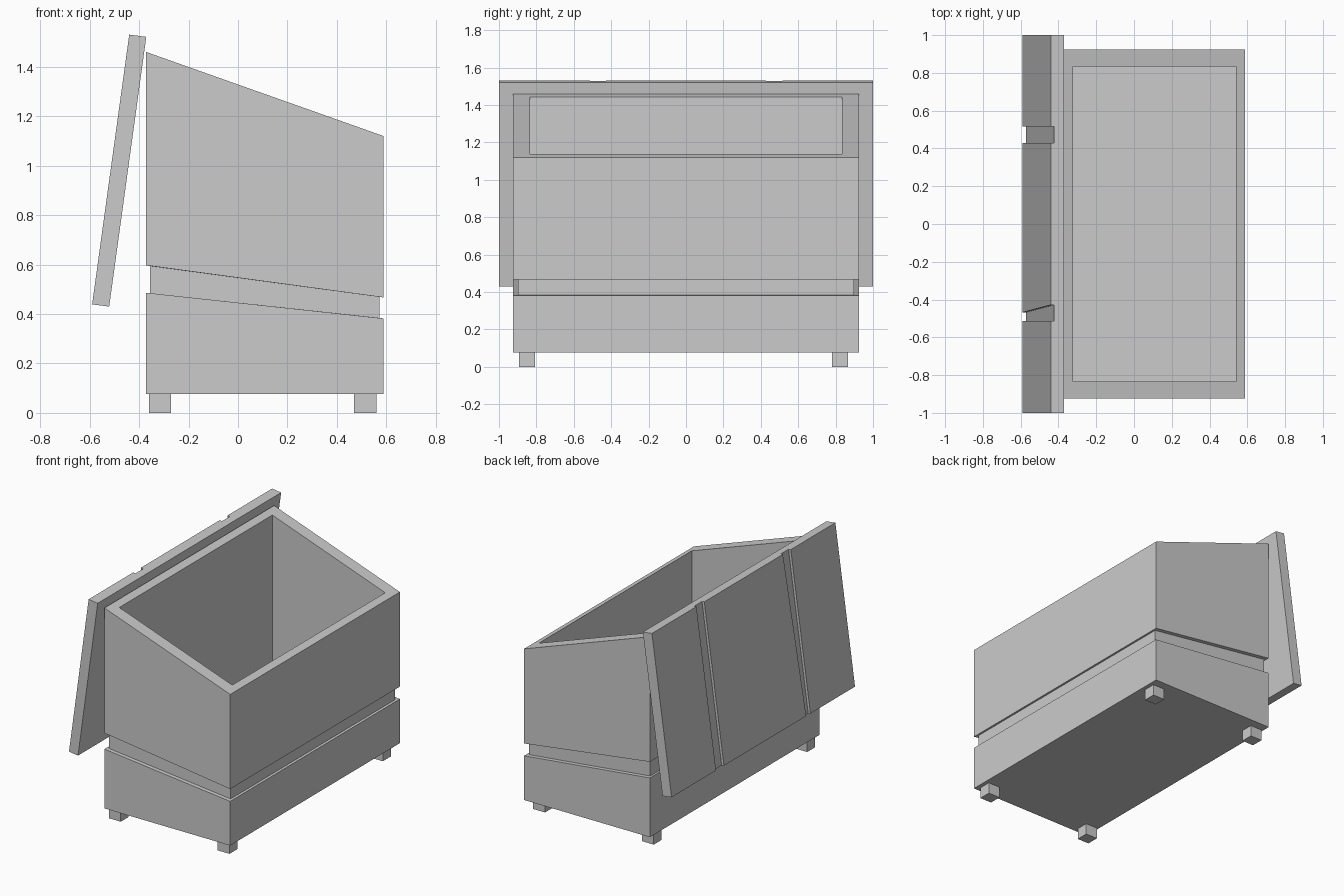
import bpy, bmesh
from mathutils import Vector

if "Cube" in bpy.data.objects:
    bpy.data.objects.remove(bpy.data.objects["Cube"])


def loft(name, rings):
    """Bridge equal-length point rings and cap both ends."""
    bm = bmesh.new()
    loops = [[bm.verts.new(p) for p in ring] for ring in rings]
    n = len(loops[0])
    for a, b in zip(loops, loops[1:]):
        for i in range(n):
            j = (i + 1) % n
            bm.faces.new((a[i], a[j], b[j], b[i]))
    bm.faces.new(loops[0][::-1])
    bm.faces.new(loops[-1])
    bmesh.ops.recalc_face_normals(bm, faces=bm.faces)
    mesh = bpy.data.meshes.new(name)
    bm.to_mesh(mesh)
    bm.free()
    obj = bpy.data.objects.new(name, mesh)
    bpy.context.collection.objects.link(obj)
    return obj


def ring(x0, x1, y0, y1, z0, z1):
    """Rectangle whose height slopes from z0 at x0 to z1 at x1."""
    return [(x0, y0, z0), (x1, y0, z1), (x1, y1, z1), (x0, y1, z0)]


# Bin body: outer wall, recessed sloping band, sloping rim and hollow inside
L, R, W = -0.372, 0.588, 0.925
BL, BR, BW = -0.355, 0.572, 0.897
CL, CR, CW = -0.322, 0.54, 0.834
loft("bin_body", [
    ring(L, R, -W, W, 0.077, 0.077),
    ring(L, R, -W, W, 0.486, 0.382),
    ring(BL, BR, -BW, BW, 0.484, 0.384),
    ring(BL, BR, -BW, BW, 0.594, 0.469),
    ring(L, R, -W, W, 0.597, 0.467),
    ring(L, R, -W, W, 1.46, 1.12),
    ring(CL, CR, -CW, CW, 1.442, 1.137),
    ring(CL, CR, -CW, CW, 0.13, 0.13),
])

# Feet
for xn, x0 in (("left", -0.36), ("right", 0.47)):
    for yn, y0 in (("front", -0.893), ("back", 0.78)):
        loft(f"{yn}_{xn}_foot", [ring(x0, x0 + 0.09, y0, y0 + 0.086, z, z)
                                 for z in (0, 0.077)])

# Open lid leaning behind the bin, with two grooves on its outer face
out = Vector((-0.069, 0, 0.009))


def lid_section(base, groove_edge):
    d = 0.75
    profile = [(-1, 0), (-1, 1), (-0.514, 1), (-0.514, d), (groove_edge, d),
               (groove_edge, 1), (0.429, 1), (0.429, d), (0.515, d),
               (0.515, 1), (1, 1), (1, 0)]
    return [Vector(base) + out * t + Vector((0, y, 0)) for y, t in profile]


loft("lid", [lid_section((-0.521, 0, 0.43), -0.468),
             lid_section((-0.371, 0, 1.521), -0.428)])
